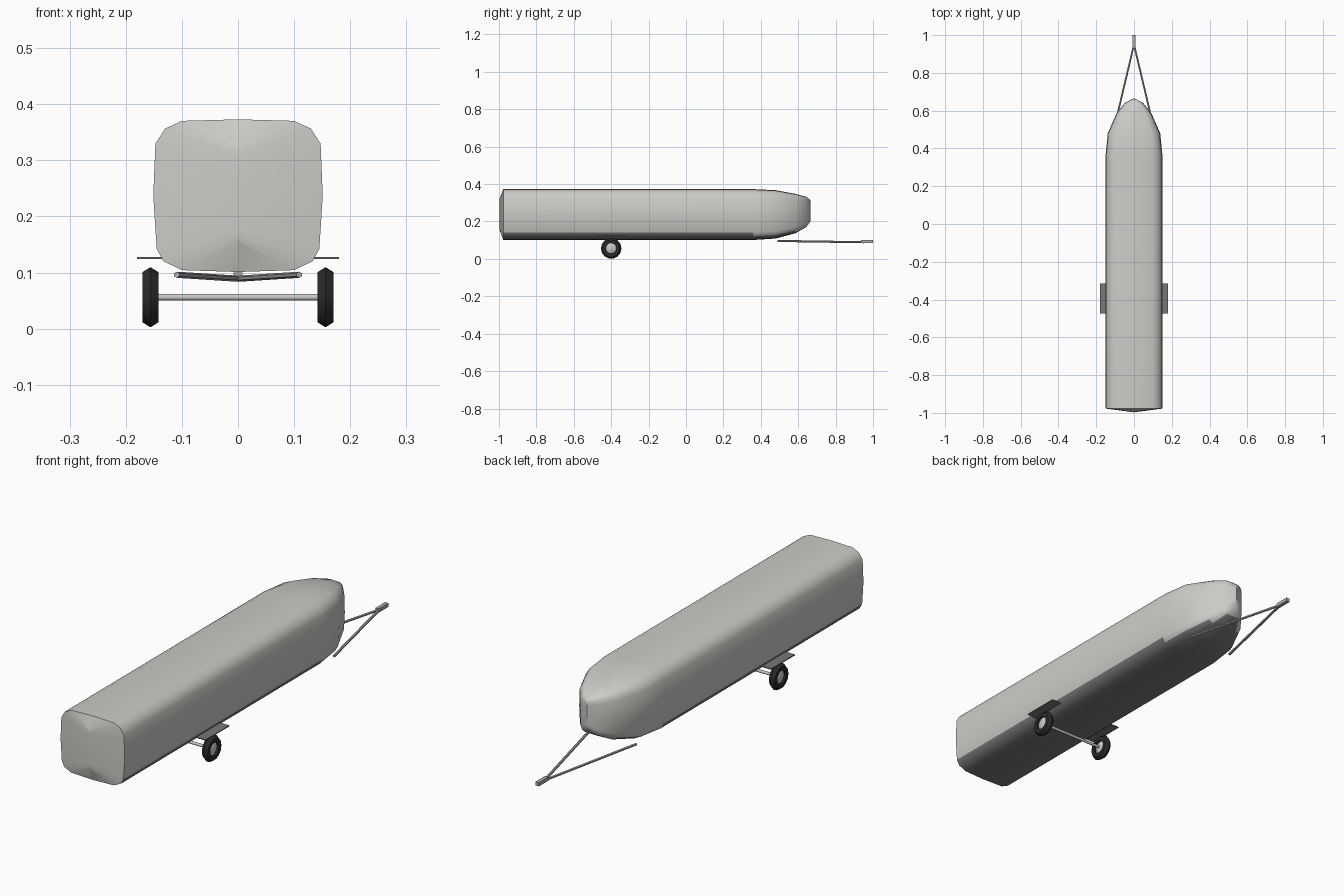
import bpy
import bmesh
import math
from mathutils import Vector

cube = bpy.data.objects.get("Cube")
if cube:
    bpy.data.objects.remove(cube, do_unlink=True)


def material(name, r, g, b):
    m = bpy.data.materials.new(name)
    m.use_nodes = True
    m.diffuse_color = (r, g, b, 1)
    m.node_tree.nodes["Principled BSDF"].inputs["Base Color"].default_value = (r, g, b, 1)
    return m


SHELL = material("pale grey shell", 0.60, 0.60, 0.57)
DARK = material("dark grey metal", 0.18, 0.185, 0.19)
STEEL = material("steel grey", 0.42, 0.42, 0.41)
RUBBER = material("black rubber", 0.022, 0.024, 0.024)


def finish(bm, name, mats, smooth=None):
    bmesh.ops.recalc_face_normals(bm, faces=bm.faces)
    mesh = bpy.data.meshes.new(name)
    bm.to_mesh(mesh)
    bm.free()
    ob = bpy.data.objects.new(name, mesh)
    bpy.context.collection.objects.link(ob)
    for m in mats:
        mesh.materials.append(m)
    if smooth:
        bpy.ops.object.select_all(action='DESELECT')
        ob.select_set(True)
        bpy.context.view_layer.objects.active = ob
        bpy.ops.object.shade_smooth_by_angle(angle=math.radians(smooth))
    return ob


def loft(bm, rings, closed_path=False):
    """Skin a list of closed point rings."""
    loops = [[bm.verts.new(p) for p in ring] for ring in rings]
    pairs = list(zip(loops, loops[1:]))
    if closed_path:
        pairs.append((loops[-1], loops[0]))
    for a, b in pairs:
        for i in range(len(a)):
            j = (i + 1) % len(a)
            bm.faces.new((a[i], a[j], b[j], b[i]))


def box(name, lo, hi, mat):
    bm = bmesh.new()
    bmesh.ops.create_cube(bm, size=1)
    for v in bm.verts:
        v.co = [l + (c + 0.5) * (h - l) for c, l, h in zip(v.co, lo, hi)]
    return finish(bm, name, [mat])


def rod(name, start, end, radius, sides, mat):
    a, b = Vector(start), Vector(end)
    bm = bmesh.new()
    bmesh.ops.create_cone(bm, cap_ends=True, segments=sides, radius1=radius,
                          radius2=radius, depth=(b - a).length)
    bm.transform((b - a).to_track_quat('Z', 'Y').to_matrix().to_4x4())
    bmesh.ops.translate(bm, verts=bm.verts, vec=(a + b) / 2)
    return finish(bm, name, [mat], 50)


# Body: rounded square section lofted along y, closed by upright ridges
half = [(0, 0), (0.66, 0.012), (0.88, 0.07), (0.96, 0.15), (1, 0.5),
        (0.975, 0.84), (0.86, 0.94), (0.66, 0.99), (0, 1)]
section = half + [(-x, t) for x, t in half[-2:0:-1]]
# stations: y, half width, bottom, top
stations = [(-0.997, 0, 0.155, 0.322), (-0.977, 0.151, 0.101, 0.373),
            (0.36, 0.151, 0.101, 0.373), (0.48, 0.139, 0.109, 0.367),
            (0.585, 0.093, 0.137, 0.348), (0.643, 0.047, 0.170, 0.332),
            (0.665, 0, 0.200, 0.315)]
bm = bmesh.new()
loft(bm, [[(x * w, y, lo + t * (hi - lo)) for x, t in section]
          for y, w, lo, hi in stations])
bmesh.ops.remove_doubles(bm, verts=bm.verts, dist=0.0005)
bmesh.ops.recalc_face_normals(bm, faces=bm.faces)
# Dark belly on the tub, narrowing under the nose
for f in bm.faces:
    c = f.calc_center_median()
    on_tub = -0.9 < c.y < 0.36 and c.z < 0.135
    under_nose = c.y > 0.36 and f.normal.z < -0.7
    f.material_index = int(on_tub or under_nose)
finish(bm, "trailer_body", [SHELL, DARK], 50)

# Wheels, mudguards and drawbar, one of each per side
AXLE_Y, AXLE_Z = -0.4, 0.056
tyre_profile = [(-0.014, 0.029), (-0.014, 0.046), (0, 0.055),
                (0.014, 0.046), (0.014, 0.029)]
for side, s in (("left", 1), ("right", -1)):
    x = 0.156 * s
    bm = bmesh.new()
    rings = []
    for k in range(14):
        a = math.tau * k / 14
        rings.append([(x + dx, AXLE_Y + r * math.cos(a), AXLE_Z + r * math.sin(a))
                      for dx, r in tyre_profile])
    loft(bm, rings, closed_path=True)
    finish(bm, side + "_tyre", [RUBBER], 35)

    bm = bmesh.new()
    bmesh.ops.create_uvsphere(bm, u_segments=14, v_segments=8, radius=0.031)
    for v in bm.verts:
        v.co = (x + v.co.z * 0.43, AXLE_Y + v.co.x, AXLE_Z + v.co.y)
    finish(bm, side + "_hub", [SHELL], 60)

    inner, outer = sorted((0.125 * s, 0.18 * s))
    box(side + "_mudguard", (inner, -0.475, 0.124), (outer, -0.315, 0.128), DARK)
    rod(side + "_drawbar", (0.109 * s, 0.49, 0.096), (0, 0.95, 0.089), 0.0055, 6, STEEL)

rod("axle", (-0.15, AXLE_Y, AXLE_Z), (0.15, AXLE_Y, AXLE_Z), 0.006, 10, SHELL)
box("hitch_coupler", (-0.008, 0.935, 0.084), (0.008, 1.0, 0.1), STEEL)
